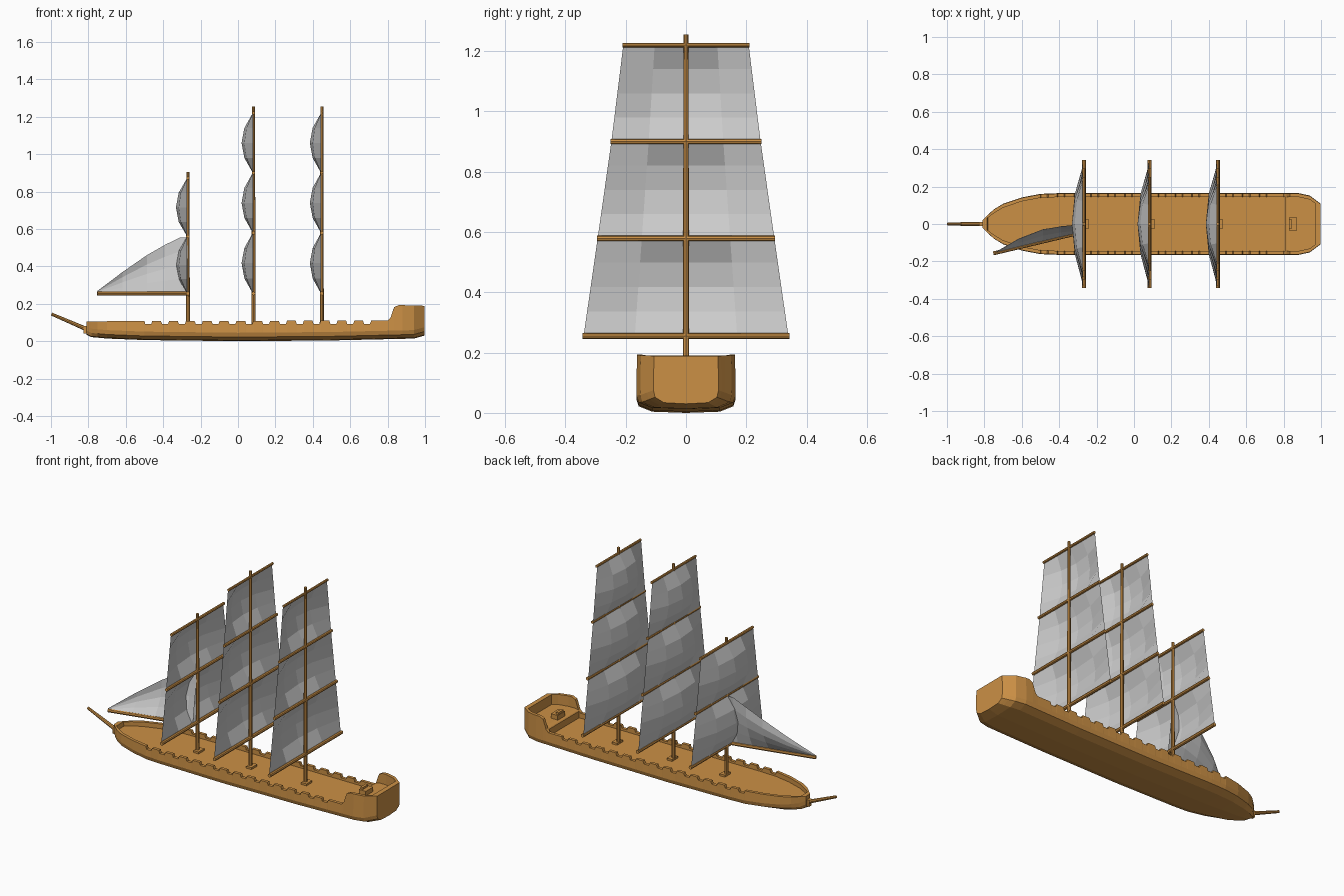
import bpy, bmesh, math
from mathutils import Vector

if "Cube" in bpy.data.objects:
    bpy.data.objects.remove(bpy.data.objects["Cube"])

wood = bpy.data.materials.new("wood")
wood.diffuse_color = (0.6, 0.28, 0.06, 1)
wood.use_nodes = True
wood.node_tree.nodes["Principled BSDF"].inputs["Base Color"].default_value = wood.diffuse_color


def make(name, verts, faces, mat=None):
    me = bpy.data.meshes.new(name)
    me.from_pydata(verts, [], faces)
    bm = bmesh.new()
    bm.from_mesh(me)
    bmesh.ops.recalc_face_normals(bm, faces=bm.faces)
    bm.to_mesh(me)
    bm.free()
    if mat:
        me.materials.append(mat)
    ob = bpy.data.objects.new(name, me)
    bpy.context.collection.objects.link(ob)
    return ob


def spar(name, a, b, r1, r2, sides=8):
    """Tapered pole from a to b."""
    a, b = Vector(a), Vector(b)
    d = b - a
    bpy.ops.mesh.primitive_cone_add(vertices=sides, radius1=r1, radius2=r2,
                                    depth=d.length, location=(a + b) / 2)
    ob = bpy.context.object
    ob.rotation_euler = d.to_track_quat('Z', 'Y').to_euler()
    ob.name = name
    ob.data.materials.append(wood)


def box(name, loc, size):
    bpy.ops.mesh.primitive_cube_add(size=1, location=loc)
    ob = bpy.context.object
    ob.scale = size
    ob.name = name
    ob.data.materials.append(wood)


def interp(table, x):
    for (x0, y0), (x1, y1) in zip(table, table[1:]):
        if x <= x1:
            return y0 + (y1 - y0) * max(0, (x - x0) / (x1 - x0))
    return table[-1][1]


def sheet(name, rows):
    n = len(rows[0])
    faces = [(i * n + j, i * n + j + 1, (i + 1) * n + j + 1, (i + 1) * n + j)
             for i in range(len(rows) - 1) for j in range(n - 1)]
    return make(name, [p for r in rows for p in r], faces)


# Hull: lofted sections with bulwark, gun notches and raised stern
WIDTH = [(-0.81, 0.02), (-0.785, 0.045), (-0.75, 0.078), (-0.7, 0.108), (-0.6, 0.142),
         (-0.5, 0.161), (-0.4, 0.165), (0.88, 0.165), (0.94, 0.152), (0.985, 0.118), (0.998, 0.108)]
KEEL = [(-0.81, 0.035), (-0.785, 0.022), (-0.7, 0.014), (-0.5, 0.006), (0, 0.0), (0.5, 0.004), (0.94, 0.014), (0.998, 0.03)]
RIM = [(-0.81, 0.105), (-0.6, 0.108), (0.8, 0.11), (0.815, 0.125), (0.835, 0.182), (0.86, 0.193), (1, 0.189)]
stations = [(x, 0, None) for x, _ in WIDTH + KEEL]
stations += [(x, 0, None) for x, _ in RIM[1:-1]]
for k in range(14):
    c = -0.48 + 0.09 * k
    for dx, drop in ((-0.022, 0), (-0.016, 0.017), (0.016, 0.017), (0.022, 0)):
        stations.append((c + dx, drop, None))
stations += [(-0.7801, 0, None), (0.8099, 0, None), (0.8101, 0, None), (0.9699, 0, None), (0.9701, 0, None)]
notches = [-0.48 + 0.09 * k for k in range(14)]
clean = {}
for x, drop, _ in stations:
    x = round(x, 4)
    if any(abs(x - c) < 0.017 for c in notches):
        drop = 0.017
    clean[x] = drop
verts, faces = [], []
for x in sorted(clean):
    w, zb, zt = interp(WIDTH, x), interp(KEEL, x), interp(RIM, x) - clean[x]
    deck = 0.08 if x < 0.81 else 0.13
    if x < -0.781 or x > 0.97:
        deck = zt
    inner = w - min(0.021, w * 0.3)
    half = [(w * 0.68, zb + 0.004), (w * 0.95, zb + 0.022), (w, zb + 0.045),
            (w * 0.985, zt), (inner, zt), (inner, min(deck, zt))]
    ring = [(0, zb)] + half + [(-y, z) for y, z in reversed(half)]
    verts += [(x, y, z) for y, z in ring]
n = 13
count = len(clean)
for i in range(count - 1):
    for j in range(n):
        k = (j + 1) % n
        faces.append((i * n + j, i * n + k, (i + 1) * n + k, (i + 1) * n + j))
faces += [tuple(range(n)), tuple(range((count - 1) * n, count * n))]
make("hull", verts, faces, wood)

# Bow stem and bowsprit
box("bow_stem", (-0.805, 0, 0.062), (0.04, 0.024, 0.04))
spar("bowsprit", (-0.79, 0, 0.056), (-0.997, 0, 0.145), 0.012, 0.008)

# Hatch on the stern deck
box("stern_hatch", (0.85, 0, 0.142), (0.045, 0.07, 0.03))
box("stern_hatch_cap", (0.838, 0, 0.162), (0.016, 0.05, 0.014))

# Masts with yards and billowing square sails
HALF = [0.343, 0.296, 0.25, 0.21]
BULGE = [0, 0.75, 1, 0.75, 0]
MASTS = [("fore", -0.268, 0.905, [0.255, 0.56, 0.872]),
         ("main", 0.083, 1.255, [0.255, 0.579, 0.9, 1.22]),
         ("aft", 0.448, 1.255, [0.255, 0.579, 0.9, 1.22])]
for name, mx, top, levels in MASTS:
    spar(name + "_mast", (mx, 0, 0.07), (mx, 0, top), 0.011, 0.008)
    box(name + "_mast_foot", (mx + 0.008, 0, 0.085), (0.035, 0.055, 0.014))
    for k, z in enumerate(levels):
        r = 0.0105 - 0.001 * k
        spar(f"{name}_yard_{k}", (mx, -HALF[k], z), (mx, HALF[k], z), r, r)
    for k in range(len(levels) - 1):
        rows = []
        for i in range(5):
            v = i / 4
            z = levels[k] + (levels[k + 1] - levels[k]) * v
            h = (HALF[k] + (HALF[k + 1] - HALF[k]) * v) * 0.99
            rows.append([(mx - 0.004 - 0.06 * BULGE[i] * BULGE[j], h * (j / 2 - 1), z)
                         for j in range(5)])
        sheet(f"{name}_sail_{k}", rows)

# Boom and triangular head sail
inner, tip = Vector((-0.27, -0.042, 0.255)), Vector((-0.752, -0.157, 0.255))
spar("boom", inner, tip, 0.0105, 0.0105)
EDGE = [(0, 0.555), (0.08, 0.555), (0.25, 0.515), (0.45, 0.46), (0.72, 0.37), (1, 0.268)]
rows = []
for i in range(5):
    v = i / 4
    row = []
    for u, zt in EDGE:
        p = inner.lerp(tip, u)
        bulge = v * 0.04 * (1 - u) + 0.05 * math.sin(math.pi * u) * math.sin(math.pi * v * 0.7)
        row.append((p.x, p.y + bulge, 0.26 + (zt - 0.26) * v))
    rows.append(row)
sheet("head_sail", rows)
